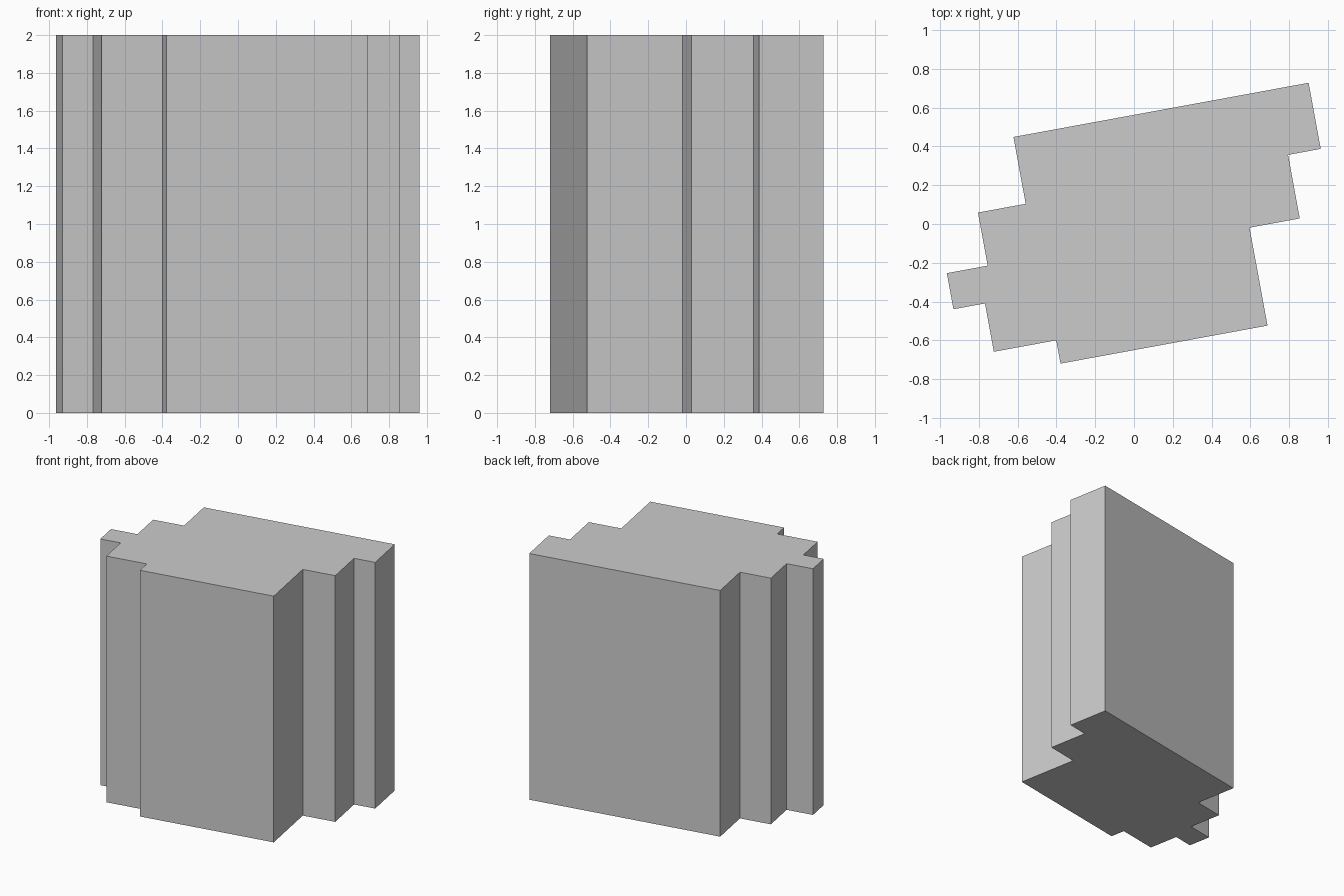
import bpy, bmesh
from math import radians
from mathutils import Matrix

if "Cube" in bpy.data.objects:
    bpy.data.objects.remove(bpy.data.objects["Cube"])

HEIGHT = 2.0
TURN = radians(10.4)

# Stepped floor plan before turning: walls alternate between the two axes,
# so each corner shares one coordinate with its neighbour
us = [-0.53, 1.016, 0.845, 0.582, -0.502, -0.829, -0.994, -0.78]
vs = [0.553, 0.207, -0.126, -0.639, -0.517, -0.264, -0.075, 0.203]
plan = []
for i, v in enumerate(vs):
    plan += [(us[i], v), (us[(i + 1) % len(us)], v)]

# Extrude the plan into a block
bm = bmesh.new()
base = bm.faces.new([bm.verts.new((u, v, 0)) for u, v in plan])
top = bmesh.ops.extrude_face_region(bm, geom=[base], use_keep_orig=True)
bmesh.ops.translate(bm, vec=(0, 0, HEIGHT),
                    verts=[g for g in top["geom"] if isinstance(g, bmesh.types.BMVert)])
bmesh.ops.rotate(bm, cent=(0, 0, 0), matrix=Matrix.Rotation(TURN, 3, 'Z'), verts=bm.verts)
bmesh.ops.recalc_face_normals(bm, faces=bm.faces)

mesh = bpy.data.meshes.new("stepped_tower_block")
bm.to_mesh(mesh)
bm.free()
bpy.context.collection.objects.link(bpy.data.objects.new("stepped_tower_block", mesh))
